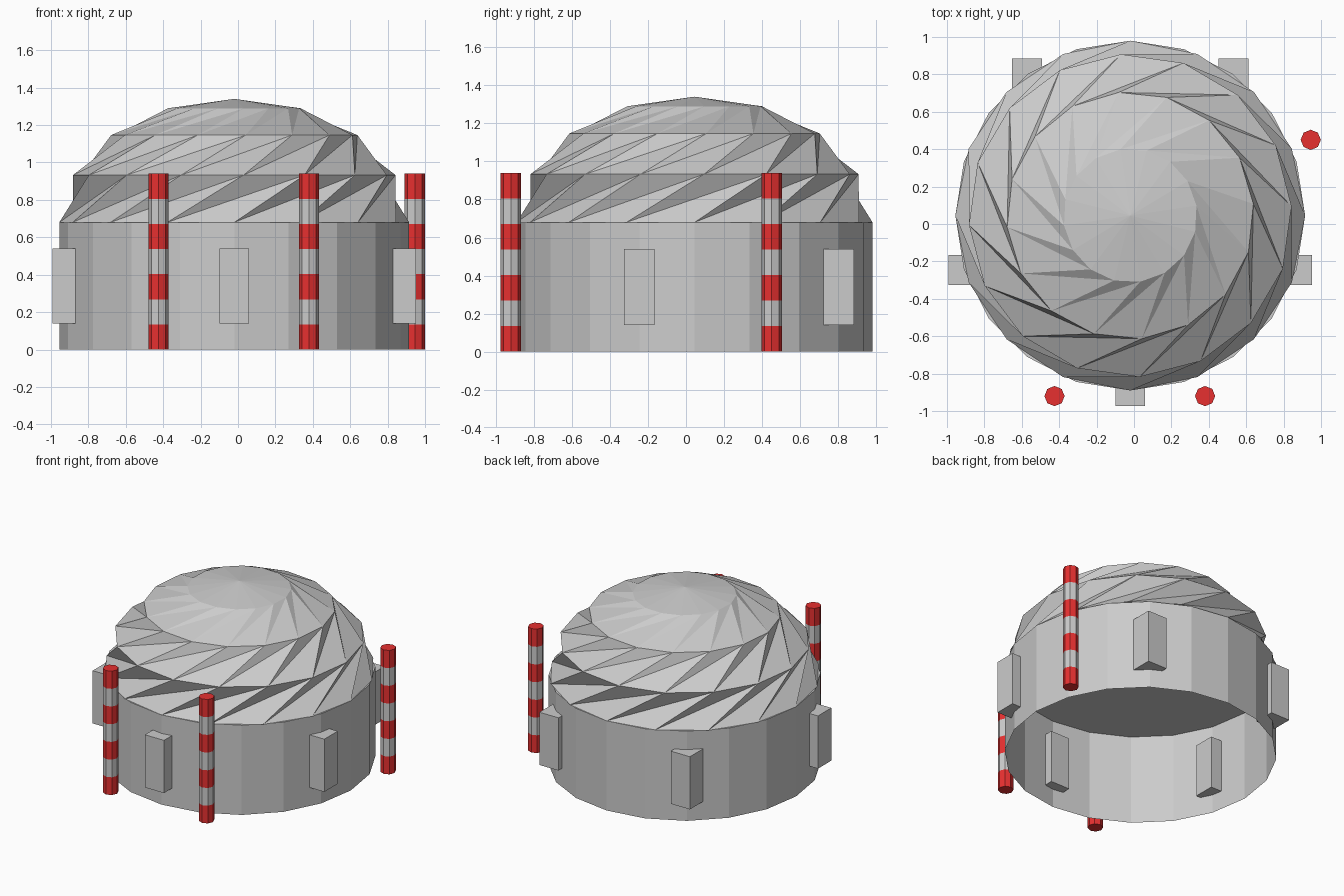
import bpy, bmesh
from math import sin, cos, pi, radians

if "Cube" in bpy.data.objects:
    bpy.data.objects.remove(bpy.data.objects["Cube"])

CX, CY = -0.02, 0.045      # centre of the building
RADIUS, WALL_H, DOME_H = 0.935, 0.68, 0.66


def material(name, rgb):
    m = bpy.data.materials.new(name)
    m.use_nodes = True
    m.diffuse_color = (*rgb, 1)
    m.node_tree.nodes["Principled BSDF"].inputs["Base Color"].default_value = (*rgb, 1)
    return m


grey = material("concrete_grey", (0.6, 0.6, 0.6))
red = material("signal_red", (0.8, 0.03, 0.03))


def finish(name, bm, location, *mats):
    mesh = bpy.data.meshes.new(name)
    bm.to_mesh(mesh)
    bm.free()
    for m in mats:
        mesh.materials.append(m)
    obj = bpy.data.objects.new(name, mesh)
    obj.location = location
    bpy.context.collection.objects.link(obj)
    return obj


def ring(bm, n, r, z, turn=0.0):
    return [bm.verts.new((r * cos(2 * pi * i / n + turn), r * sin(2 * pi * i / n + turn), z))
            for i in range(n)]


def bridge(bm, low, high, mat=0):
    n = len(low)
    for i in range(n):
        j = (i + 1) % n
        bm.faces.new((low[i], low[j], high[j], high[i])).material_index = mat


# Drum wall: open below, ceiling on top
bm = bmesh.new()
base, top = ring(bm, 20, RADIUS, 0), ring(bm, 20, RADIUS, WALL_H)
bridge(bm, base, top)
bm.faces.new(top)
finish("drum_wall", bm, (CX, CY, 0), grey)

# Twisted dome: each ring of a half ellipsoid is turned further than the last
bm = bmesh.new()
SEG = 16
rings = []
for k, twist in enumerate((0, 25.8, 50.4, 76)):
    a = k * pi / 8
    rings.append(ring(bm, SEG, RADIUS * cos(a), WALL_H + DOME_H * sin(a), radians(twist)))
for low, high in zip(rings, rings[1:]):
    for i in range(SEG):
        j = (i + 1) % SEG
        bm.faces.new((low[i], low[j], high[j]))
        bm.faces.new((low[i], high[j], high[i]))
apex = bm.verts.new((0, 0, WALL_H + DOME_H))
for i in range(SEG):
    bm.faces.new((rings[-1][i], rings[-1][(i + 1) % SEG], apex))
finish("twisted_dome", bm, (CX, CY, 0), grey)

# Five upright blocks set through the wall
for k in range(5):
    a = radians(-90 + 72 * k)
    bm = bmesh.new()
    bmesh.ops.create_cube(bm, size=1)
    bmesh.ops.scale(bm, vec=(0.16, 0.16, 0.4), verts=bm.verts)
    finish(f"wall_block_{k + 1}", bm,
           (CX + 0.938 * cos(a), CY + 0.938 * sin(a), 0.34), grey)

# Striped poles with alternating bands
BANDS, POLE_H, POLE_R = 7, 0.94, 0.054
for name, x, y in (("front_right_pole", -0.425, -0.92),
                   ("front_left_pole", 0.38, -0.92),
                   ("side_pole", 0.945, 0.45)):
    bm = bmesh.new()
    levels = [ring(bm, 8, POLE_R, POLE_H * k / BANDS) for k in range(BANDS + 1)]
    for k in range(BANDS):
        bridge(bm, levels[k], levels[k + 1], k % 2)
    bm.faces.new(levels[0][::-1])
    bm.faces.new(levels[-1])
    finish(name, bm, (x, y, 0), red, grey)
